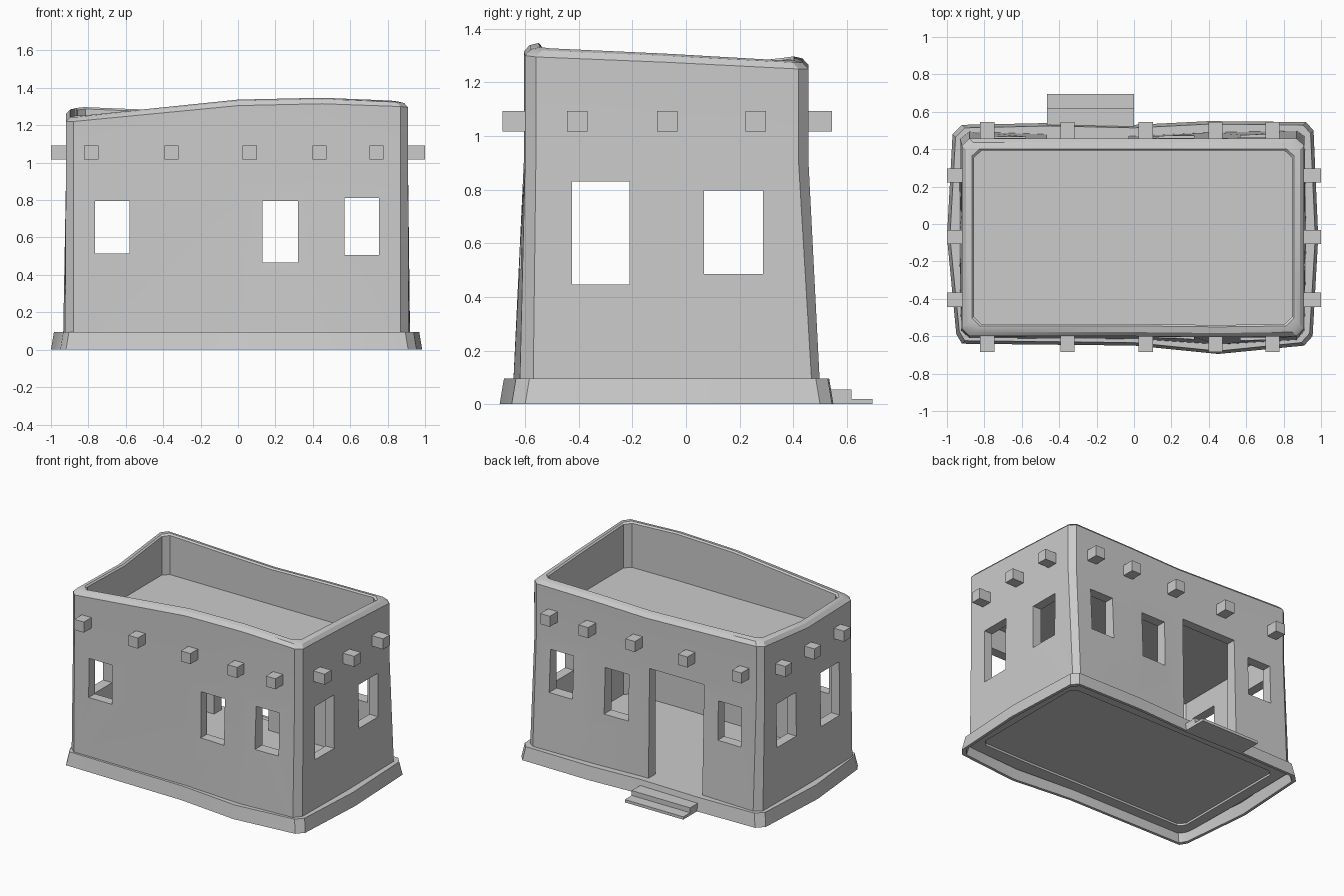
import bpy, bmesh

if "Cube" in bpy.data.objects:
    bpy.data.objects.remove(bpy.data.objects["Cube"])

CY = -0.07  # y of the plan centre


def make(name, bm):
    bmesh.ops.recalc_face_normals(bm, faces=bm.faces)
    me = bpy.data.meshes.new(name)
    bm.to_mesh(me)
    bm.free()
    ob = bpy.data.objects.new(name, me)
    bpy.context.collection.objects.link(ob)
    return ob


def box(name, x0, x1, y0, y1, z0, z1):
    bm = bmesh.new()
    bmesh.ops.create_cube(bm, size=1)
    for v in bm.verts:
        v.co = ((x0 + x1) / 2 + v.co.x * (x1 - x0),
                (y0 + y1) / 2 + v.co.y * (y1 - y0),
                (z0 + z1) / 2 + v.co.z * (z1 - z0))
    return make(name, bm)


def loft(name, rings, closed=True):
    """Skin rings of equal length; closed joins last to first, else ends are capped."""
    bm = bmesh.new()
    rs = [[bm.verts.new(p) for p in r] for r in rings]
    n = len(rs[0])
    pairs = list(zip(rs, rs[1:])) + ([(rs[-1], rs[0])] if closed else [])
    for a, b in pairs:
        for i in range(n):
            j = (i + 1) % n
            bm.faces.new((a[i], a[j], b[j], b[i]))
    if not closed:
        bm.faces.new(rs[0])
        bm.faces.new(rs[-1])
    return make(name, bm)


def inset(plan, d):
    out = []
    for x, y in plan:
        if abs(x) > 0.8:
            x -= d if x > 0 else -d
        if abs(y - CY) > 0.45:
            y -= d if y > CY else -d
        out.append((x, y))
    return out


def at(plan, z):
    zs = z if isinstance(z, list) else [z] * len(plan)
    return [(x, y, h) for (x, y), h in zip(plan, zs)]


def smooth(ob):
    bpy.ops.object.select_all(action='DESELECT')
    ob.select_set(True)
    bpy.context.view_layer.objects.active = ob
    bpy.ops.object.shade_smooth_by_angle(angle=0.5)


# Wobbly plans, counter-clockwise from the front left corner
top = [(-.88, -.60), (0, -.60), (.45, -.605), (.87, -.60),
       (.91, -.56), (.91, CY), (.91, .42),
       (.87, .457), (.4, .457), (0, .457), (-.45, .457), (-.88, .457),
       (-.92, .42), (-.92, CY), (-.92, -.56)]
foot = [(-.88, -.61), (0, -.615), (.45, -.645), (.87, -.62),
        (.912, -.57), (.92, CY), (.912, .47),
        (.87, .50), (.4, .49), (0, .47), (-.45, .48), (-.88, .495),
        (-.93, .455), (-.935, CY), (-.925, -.57)]
base = [(-.92, -.64), (0, -.65), (.45, -.695), (.91, -.65),
        (.955, -.60), (.985, CY), (.96, .50),
        (.92, .545), (.4, .55), (0, .53), (-.45, .54), (-.92, .53),
        (-.97, .48), (-1, CY), (-.95, -.59)]
rim = [1.22, 1.305, 1.315, 1.30, 1.295, 1.275, 1.25,
       1.25, 1.245, 1.235, 1.25, 1.265, 1.26, 1.21, 1.22]

# Adobe walls with a rounded, sagging parapet
up = lambda d: [h + d for h in rim]
inner = inset(top, .065)
walls = loft("walls", [at(foot, .06), at(top, .9), at(top, rim),
                       at(inset(top, .022), up(.024)),
                       at(inset(top, .055), up(.032)), at(inner, up(.022)),
                       at(inner, .06)])

# Openings: each pair of windows faces its twin, plus a back door
cutters = []
for x0, x1, z0, z1 in [(-.765, -.58, .515, .795), (.13, .32, .465, .795), (.57, .755, .505, .81)]:
    cutters.append(box("cutter", x0, x1, -1, 1, z0, z1))
for y0, y1, z0, z1 in [(-.425, -.21, .447, .83), (.068, .287, .485, .797)]:
    cutters.append(box("cutter", -1.2, 1.2, y0, y1, z0, z1))
cutters.append(box("cutter", -.465, -.03, .2, 1, .095, .88))
bpy.context.view_layer.objects.active = walls
for c in cutters:
    m = walls.modifiers.new("opening", 'BOOLEAN')
    m.operation, m.solver, m.object = 'DIFFERENCE', 'EXACT', c
    bpy.ops.object.modifier_apply(modifier=m.name)
    bpy.data.objects.remove(c)
smooth(walls)

# Flared skirt around the foot of the walls
skirt = loft("base_skirt", [at(base, 0), at(inset(base, .016), .095),
                            at(inset(foot, .02), .095), at(inset(foot, .02), .08),
                            at(inset(base, .035), .08), at(inset(base, .02), 0)])
smooth(skirt)

# Floor and sunken flat roof
loft("floor", [at(inset(foot, .03), .075), at(inset(foot, .03), .095)], closed=False)
loft("roof", [at(inset(top, .05), .97), at(inset(top, .05), 1.005)], closed=False)

# Protruding roof beam ends
B = .038
for x in (-.785, -.355, .063, .435, .74):
    box("front_beam", x - B, x + B, -.685, -.56, 1.017, 1.093)
    box("back_beam", x - B, x + B, .42, .545, 1.017, 1.093)
for y in (-.405, -.07, .26):
    box("right_beam", .87, 1, y - B, y + B, 1.017, 1.093)
    box("left_beam", -1, -.87, y - B, y + B, 1.017, 1.093)

# Two steps at the back door
box("lower_step", -.465, 0, .52, .695, 0, .02)
box("upper_step", -.465, 0, .50, .617, .02, .055)
